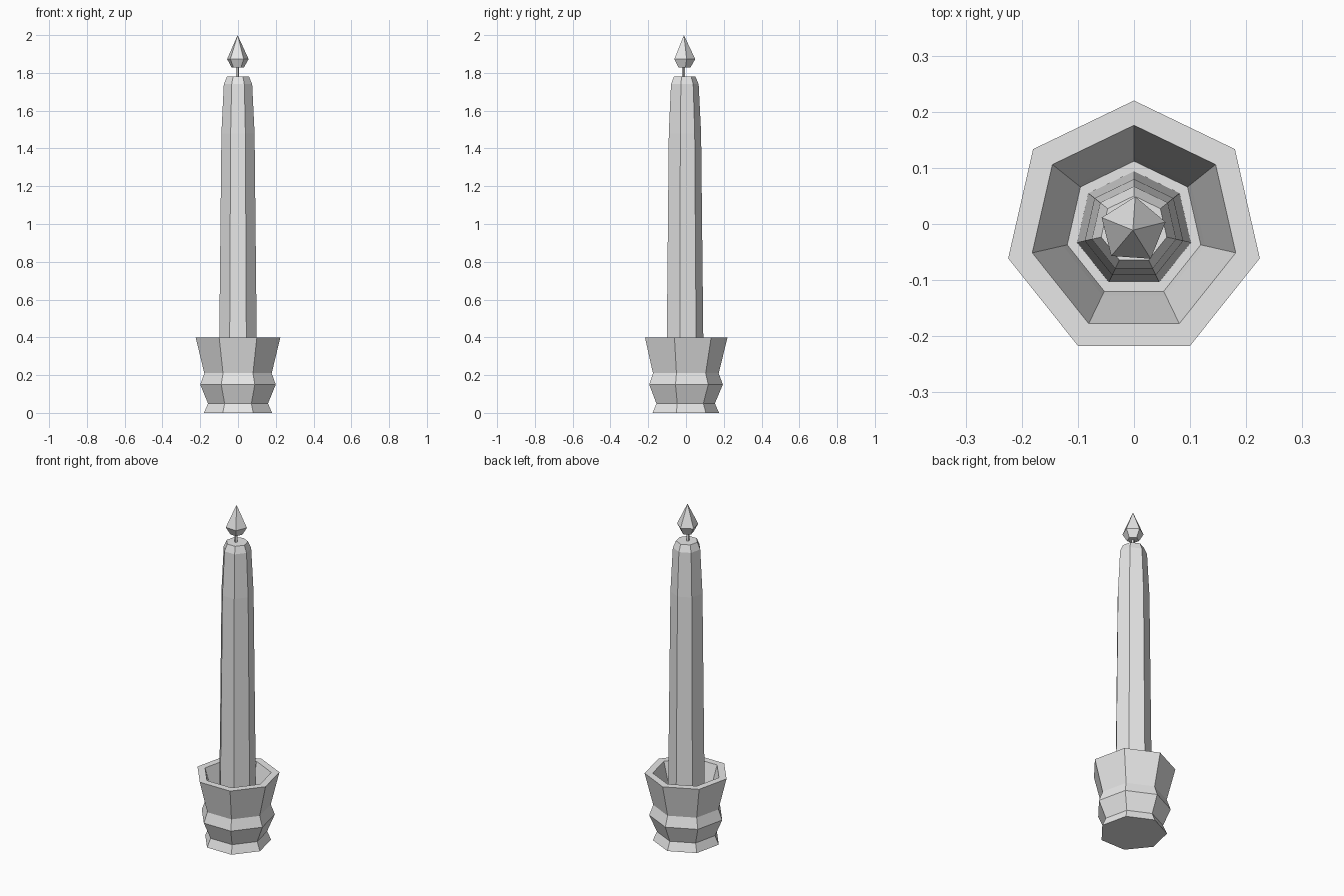
import bpy
import bmesh
from math import cos, sin, pi, radians
from mathutils import Vector

cube = bpy.data.objects.get("Cube")
if cube:
    bpy.data.objects.remove(cube, do_unlink=True)

grey = bpy.data.materials.new("pale grey")
grey.use_nodes = True
colour = (0.8, 0.8, 0.8, 1)
grey.diffuse_color = colour
grey.node_tree.nodes["Principled BSDF"].inputs["Base Color"].default_value = colour


def turned(name, profile, sides, centre, start):
    """Revolve (radius, z) points with few sides; radius 0 makes a tip."""
    bm = bmesh.new()
    rings = []
    for r, z in profile:
        angles = [start + 2 * pi * i / sides for i in range(sides)]
        if r == 0:
            angles = angles[:1]
        rings.append([bm.verts.new((r * cos(a), r * sin(a), z)) for a in angles])
    for low, high in zip(rings, rings[1:]):
        for i in range(sides):
            j = (i + 1) % sides
            if len(high) == 1:
                bm.faces.new((low[i], low[j], high[0]))
            else:
                bm.faces.new((low[i], low[j], high[j], high[i]))
    for ring in (rings[0], rings[-1]):
        if len(ring) > 1:
            bm.faces.new(ring)
    bmesh.ops.recalc_face_normals(bm, faces=bm.faces)
    mesh = bpy.data.meshes.new(name)
    bm.to_mesh(mesh)
    bm.free()
    mesh.materials.append(grey)
    obj = bpy.data.objects.new(name, mesh)
    obj.location = Vector((*centre, 0))
    bpy.context.collection.objects.link(obj)
    return obj


# Seven-sided holder: outer wall, rim, inner wall and floor
turned("holder", [(0.185, 0), (0.163, 0.05), (0.205, 0.15), (0.183, 0.21),
                  (0.23, 0.4), (0.186, 0.4), (0.13, 0.21), (0.122, 0.18)],
       7, (0, -0.01), pi / 2)

# Tapering candle with a bevelled top
turned("candle", [(0.104, 0.17), (0.09, 1.48), (0.077, 1.74), (0.06, 1.78)],
       7, (0, -0.01), pi / 2)

# Wick and five-sided flame
turned("wick", [(0.009, 1.77), (0.009, 1.85)], 5, (-0.004, -0.013), 0)
turned("flame", [(0.034, 1.828), (0.06, 1.873), (0, 2)],
       5, (-0.002, -0.011), radians(14))
